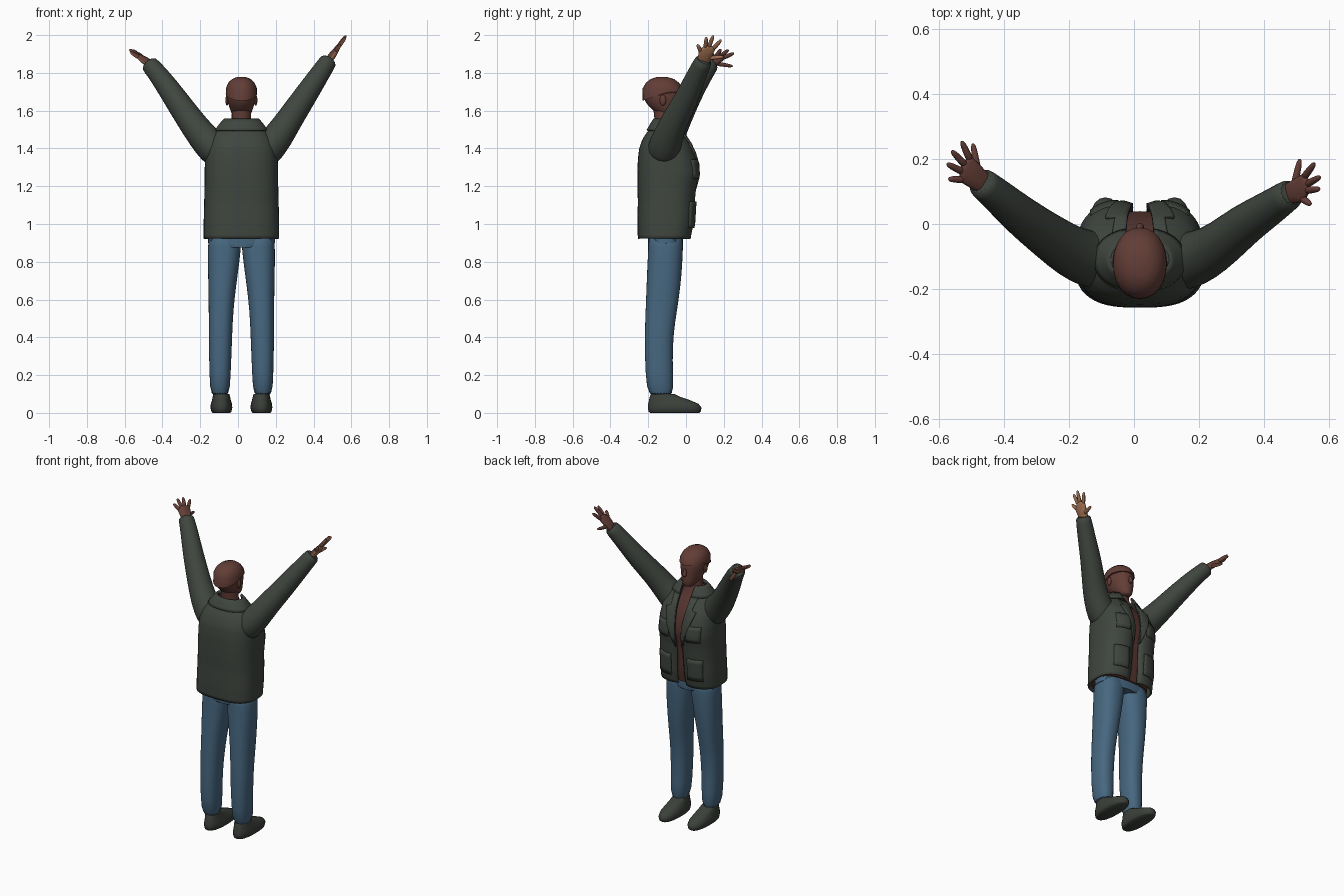
import bpy, bmesh, math
from mathutils import Vector

if "Cube" in bpy.data.objects:
    bpy.data.objects.remove(bpy.data.objects["Cube"])

CX = 0.018  # body symmetry line


def material(name, rgb):
    m = bpy.data.materials.new(name)
    m.diffuse_color = (*rgb, 1)
    m.use_nodes = True
    m.node_tree.nodes["Principled BSDF"].inputs["Base Color"].default_value = m.diffuse_color
    return m


JACKET = material("dark_green_cloth", (0.050, 0.060, 0.049))
JEANS = material("blue_denim", (0.062, 0.135, 0.215))
SKIN = material("brown_skin", (0.125, 0.047, 0.037))
PALM = material("light_palm", (0.36, 0.165, 0.085))
SHIRT = material("maroon_shirt", (0.095, 0.036, 0.029))
SHOE = material("dark_shoe", (0.045, 0.052, 0.043))


def finish(name, bm, mats, sub=0, thick=0, angle=50):
    bmesh.ops.recalc_face_normals(bm, faces=bm.faces)
    me = bpy.data.meshes.new(name)
    bm.to_mesh(me)
    bm.free()
    for m in mats:
        me.materials.append(m)
    for p in me.polygons:
        p.use_smooth = True
    me.set_sharp_from_angle(angle=math.radians(angle))
    ob = bpy.data.objects.new(name, me)
    bpy.context.collection.objects.link(ob)
    if thick:
        s = ob.modifiers.new("thickness", 'SOLIDIFY')
        s.thickness, s.offset = thick, 0
    if sub:
        s = ob.modifiers.new("smooth", 'SUBSURF')
        s.levels = s.render_levels = sub
    return ob


def skin_rings(name, rings, mat, closed=True, caps=True, **kw):
    bm = bmesh.new()
    vs = [[bm.verts.new(p) for p in r] for r in rings]
    n = len(vs[0])
    for a, b in zip(vs, vs[1:]):
        for i in range(n if closed else n - 1):
            j = (i + 1) % n
            bm.faces.new((a[i], a[j], b[j], b[i]))
    if caps and closed:
        bm.faces.new(vs[0])
        bm.faces.new(vs[-1])
    return finish(name, bm, [mat], **kw)


def spow(v, e):
    return math.copysign(abs(v) ** e, v)


def oval(z, cx, a, yb, yf, n=2.0, count=24):
    cy, b = (yb + yf) / 2, (yf - yb) / 2
    ts = [2 * math.pi * i / count for i in range(count)]
    return [(cx + a * spow(math.sin(t), 2 / n), cy + b * spow(math.cos(t), 2 / n), z) for t in ts]


def tube(name, pts, radii, mat, count=14, sub=1):
    pts = [Vector(p) for p in pts]
    rings = []
    for i, p in enumerate(pts):
        d = (pts[min(i + 1, len(pts) - 1)] - pts[max(i - 1, 0)]).normalized()
        u = d.cross(Vector((0, 1, 0))).normalized()
        v = d.cross(u)
        rings.append([p + radii[i] * (u * math.cos(2 * math.pi * k / count) + v * math.sin(2 * math.pi * k / count))
                      for k in range(count)])
    return skin_rings(name, rings, mat, sub=sub)


# Torso profile: height, half width, back y, front y, squareness, opening half width
TORSO = [(0.922, .195, -.250, .025, 2.9, .030), (1.00, .195, -.252, .040, 2.9, .026),
         (1.12, .192, -.250, .048, 2.8, .022), (1.20, .190, -.252, .056, 2.8, .022),
         (1.27, .190, -.252, .070, 2.8, .024), (1.34, .188, -.250, .058, 2.7, .030),
         (1.40, .182, -.243, .036, 2.6, .036), (1.45, .165, -.225, .005, 2.4, .040),
         (1.50, .122, -.190, -.030, 2.2, .042), (1.53, .100, -.174, -.045, 2.1, .044),
         (1.555, .084, -.163, -.055, 2.0, .046)]


def torso(z):
    for r, s in zip(TORSO, TORSO[1:]):
        if z <= s[0] + 1e-6:
            k = (z - r[0]) / (s[0] - r[0])
            return [p + (q - p) * k for p, q in zip(r, s)][1:]
    return TORSO[-1][1:]


def dent(x, z):  # front panels curl inward at the opening
    return 0.022 * math.exp(-(x / .05) ** 2) * max(0, min(1, (1.48 - z) / .1))


def open_ring(z, off=0.0, count=48):
    a, yb, yf, n, w = torso(z)
    a, yb, yf = a + off, yb - off, yf + off
    t0 = math.asin((w / a) ** (n / 2))
    ring = []
    for i in range(count + 1):
        t = t0 + (2 * math.pi - 2 * t0) * i / count
        x = a * spow(math.sin(t), 2 / n)
        y = (yb + yf) / 2 + (yf - yb) / 2 * spow(math.cos(t), 2 / n)
        if math.cos(t) > 0:
            y -= dent(x, z)
        ring.append((CX + x, y, z))
    return ring


def steps(lo, hi, n):
    return [lo + (hi - lo) * i / n for i in range(n + 1)]


# Jacket body, folded collar and inner shirt
skin_rings("jacket_body", [open_ring(z) for z in steps(.922, 1.555, 32)], JACKET, closed=False, thick=.01)
skin_rings("jacket_collar", [open_ring(z, .012 - .25 * max(0, z - 1.53)) for z in steps(1.495, 1.555, 4)],
           JACKET, closed=False, thick=.008)
shirt = []
for z in steps(.93, 1.535, 18):
    a, yb, yf, n, w = torso(z)
    shirt.append(oval(z, CX, a - .018, yb + .016, yf - .03, n, 32))
skin_rings("shirt", shirt, SHIRT)


# Lapels and pockets are thin panels that follow the jacket front
def panel(name, rows, off, side):
    rings = []
    for z, x0, x1 in rows:
        a, yb, yf, n, w = torso(z)
        ring = []
        for x in steps(x0, x1, 6):
            y = (yb + yf) / 2 + (yf - yb) / 2 * max(0, 1 - (x / a) ** n) ** (1 / n)
            ring.append((CX + side * x, y - dent(x, z) + off, z))
        rings.append(ring)
    skin_rings(name, rings, JACKET, closed=False, thick=.012)


for side, word in ((-1, "left"), (1, "right")):
    panel(word + "_lapel", [(1.18, .022, .026), (1.25, .023, .050), (1.32, .027, .075), (1.38, .033, .095),
                            (1.42, .037, .105), (1.43, .038, .075), (1.50, .042, .085)], .010, side)
    panel(word + "_chest_pocket", [(z, .065, .15) for z in steps(1.24, 1.34, 4)], .006, side)
    panel(word + "_hip_pocket", [(z, .06, .155) for z in steps(.98, 1.12, 5)], .008, side)

    # Trouser leg: height, inner and outer offsets, back and front y
    leg = [(.96, .0, .172, -.20, -.015), (.88, .001, .178, -.20, -.015), (.82, .008, .178, -.203, -.018),
           (.74, .018, .177, -.207, -.022), (.60, .037, .174, -.212, -.037), (.48, .046, .173, -.217, -.058),
           (.36, .050, .173, -.219, -.070), (.20, .057, .169, -.215, -.070), (.075, .062, .165, -.202, -.060)]
    skin_rings(word + "_trouser_leg", [oval(z, CX + side * (i + o) / 2, (o - i) / 2, yb, yf, 2.3)
                                       for z, i, o, yb, yf in leg], JEANS, sub=1)
    # Shoe
    shoe = [(0, .046, -.19, .070), (.006, .053, -.198, .078), (.028, .058, -.202, .082), (.048, .056, -.200, .066),
            (.066, .050, -.196, .025), (.085, .046, -.192, -.03), (.10, .042, -.185, -.06)]
    skin_rings(word + "_shoe", [oval(z, CX + side * .106, a, yb, yf, 2.3) for z, a, yb, yf in shoe], SHOE)

    # Ear
    bm = bmesh.new()
    bmesh.ops.create_uvsphere(bm, u_segments=12, v_segments=8, radius=1)
    for v in bm.verts:
        v.co = (CX + side * .076 + v.co.x * .009, -.122 + v.co.y * .017, 1.655 + v.co.z * .028)
    finish(word + "_ear", bm, [SKIN])

# Hips
skin_rings("trouser_hips", [oval(z, CX, a, -.20, -.015, 2.6) for z, a in
                            ((.875, .10), (.885, .15), (.90, .178), (.97, .178))], JEANS)

# Neck, head, hair and nose
skin_rings("neck", [oval(z, CX, a, yb, yf) for z, a, yb, yf in
                    ((1.47, .075, -.16, -.03), (1.54, .052, -.165, -.055), (1.63, .05, -.175, -.05))], SKIN)
HEAD = [(1.548, .020, -.075, -.030), (1.556, .034, -.10, -.020), (1.575, .048, -.14, -.014),
        (1.605, .060, -.18, -.014), (1.64, .072, -.215, -.016), (1.68, .079, -.228, -.016),
        (1.715, .078, -.226, -.022), (1.745, .065, -.208, -.043), (1.763, .046, -.185, -.068),
        (1.773, .022, -.155, -.100)]
skin_rings("head", [oval(z, CX, a, yb, yf, 2.1) for z, a, yb, yf in HEAD], SKIN, sub=1)
hair = []
for z, a, yb, yf in HEAD[5:]:
    hair.append([(x, y, h + .004 - (.035 * max(0, -.1 - y) / .1 if z < 1.7 else 0))
                 for x, y, h in oval(z + (.014 if z < 1.7 else 0), CX, a + .004, yb - .003, yf + .005, 2.1)])
skin_rings("hair", hair, SKIN)
tube("nose", [(CX, -.020, 1.675), (CX, -.010, 1.65), (CX, -.008, 1.632), (CX, -.014, 1.622)],
     [.006, .012, .015, .008], SKIN, 10)

# Sleeves
tube("left_sleeve", [(-.08, -.12, 1.36), (-.13, -.11, 1.40), (-.19, -.088, 1.465), (-.26, -.04, 1.56),
                     (-.345, .022, 1.685), (-.42, .088, 1.79), (-.462, .122, 1.838), (-.474, .132, 1.852)],
     [.09, .092, .082, .073, .064, .054, .049, .047], JACKET)
tube("right_sleeve", [(.116, -.12, 1.36), (.16, -.115, 1.40), (.215, -.095, 1.465), (.27, -.06, 1.55),
                      (.34, .0, 1.655), (.42, .05, 1.775), (.47, .086, 1.85), (.487, .097, 1.875)],
     [.09, .092, .082, .073, .066, .056, .049, .047], JACKET)


# Hands: hulled palm plus tapered fingers, lighter on the palm side
def hand(word, wrist, tips, thumb, palm_dir):
    wrist, palm_dir = Vector(wrist), Vector(palm_dir).normalized()
    tips = [Vector(t) for t in tips]
    mid = (sum(tips, Vector()) / 4 - wrist).normalized()
    knuckles = [wrist + (t - wrist) * .50 for t in tips]
    across = (tips[0] - tips[3]).normalized()
    balls = [(k, .012) for k in knuckles]
    balls += [(wrist + s * across * .013 + mid * d, .019) for s in (-1, 1) for d in (-.03, .025)]
    bm = bmesh.new()
    for c, r in balls:
        res = bmesh.ops.create_icosphere(bm, subdivisions=2, radius=r)
        for v in res["verts"]:
            v.co += c
    pts = [v.co.copy() for v in bm.verts]
    bm.free()
    bm = bmesh.new()
    for p in pts:
        bm.verts.new(p)
    res = bmesh.ops.convex_hull(bm, input=bm.verts)
    bmesh.ops.delete(bm, geom=[g for g in res["geom_interior"] if isinstance(g, bmesh.types.BMVert)], context='VERTS')
    parts = [finish(word + "_palm", bm, [SKIN])]
    names = ["index_finger", "middle_finger", "ring_finger", "little_finger", "thumb"]
    bases = knuckles + [wrist + (Vector(thumb) - wrist) * .2]
    for nm, b, t in zip(names, bases, tips + [Vector(thumb)]):
        pts = [b + (t - b) * k for k in (0, .35, .7, .92, 1)]
        parts.append(tube(word + "_" + nm, pts, [.013, .0115, .0105, .008, .003], SKIN, 10))
    for ob in parts:
        ob.data.materials.append(PALM)
        for p in ob.data.polygons:
            p.material_index = int(p.normal.dot(palm_dir) > .25)


hand("left", (-.475, .135, 1.853), [(-.53, .255, 1.905), (-.56, .225, 1.922), (-.575, .185, 1.925), (-.57, .138, 1.91)],
     (-.495, .248, 1.835), (-.5, 0, -.85))
hand("right", (.488, .098, 1.877), [(.555, .187, 1.975), (.572, .145, 1.998), (.57, .108, 1.99), (.543, .06, 1.95)],
     (.51, .20, 1.885), (.8, 0, -.6))
